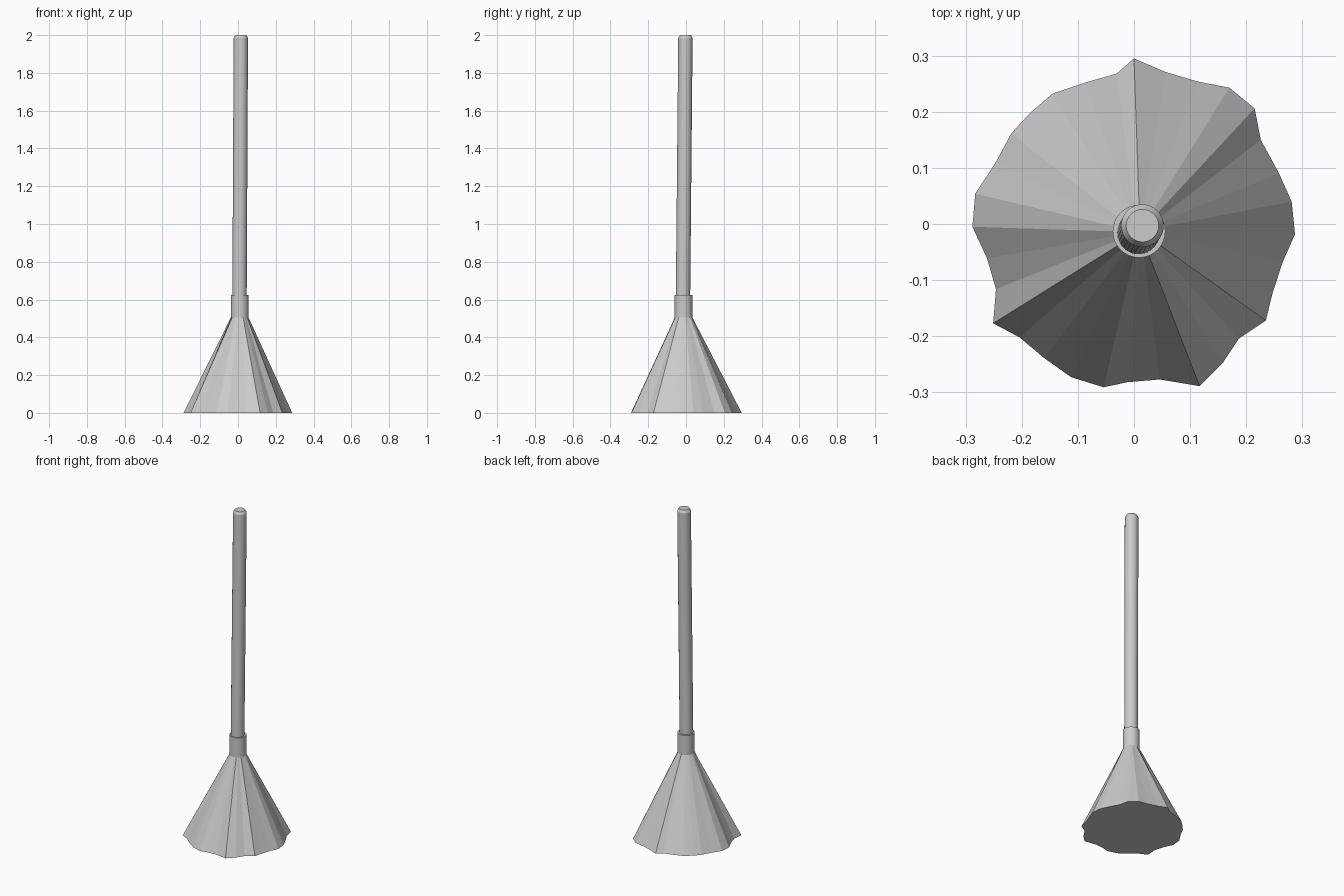
import bpy, math

if "Cube" in bpy.data.objects:
    bpy.data.objects.remove(bpy.data.objects["Cube"])

N = 32

def ring(cx, cy, z, r):
    # clockwise from +y, matching the hem outline
    return [(cx + r * math.sin(2 * math.pi * i / N),
             cy + r * math.cos(2 * math.pi * i / N), z) for i in range(N)]

def loft(name, rings, smooth=True):
    verts = [v for r in rings for v in r]
    faces = [list(range(N)), [(len(rings) - 1) * N + i for i in reversed(range(N))]]
    for k in range(len(rings) - 1):
        a = k * N
        for i in range(N):
            j = (i + 1) % N
            faces.append([a + i, a + N + i, a + N + j, a + j])
    me = bpy.data.meshes.new(name)
    me.from_pydata(verts, [], faces)
    ob = bpy.data.objects.new(name, me)
    bpy.context.collection.objects.link(ob)
    if smooth:
        bpy.ops.object.select_all(action='DESELECT')
        ob.select_set(True)
        bpy.context.view_layer.objects.active = ob
        bpy.ops.object.shade_smooth_by_angle(angle=math.radians(30))
    return ob

# Irregular wavy hem of the bristle skirt, clockwise from +y
hem = [(0, .295), (.056, .271), (.113, .254), (.17, .243),
       (.215, .206), (.226, .15), (.258, .091), (.281, .04),
       (.287, -.018), (.265, -.068), (.247, -.123), (.235, -.172),
       (.187, -.204), (.158, -.248), (.117, -.289), (.046, -.277),
       (-.012, -.282), (-.054, -.291), (-.112, -.273), (-.16, -.239),
       (-.204, -.202), (-.251, -.177), (-.246, -.116), (-.262, -.061),
       (-.288, -.005), (-.283, .054), (-.247, .109), (-.219, .161),
       (-.188, .195), (-.146, .232), (-.087, .252), (-.031, .268)]

# Faceted bristle skirt
loft("bristles", [[(x, y, 0) for x, y in hem], ring(.009, -.013, .507, .046)], smooth=False)

# Collar joining bristles and handle
loft("collar", [ring(.009, -.013, .503, .047), ring(.009, -.013, .625, .047)])

# Slightly leaning handle with a chamfered tip
loft("handle", [ring(.008, -.016, .60, .038), ring(.015, -.003, 1.985, .038),
                ring(.015, -.003, 2.0, .029)])
